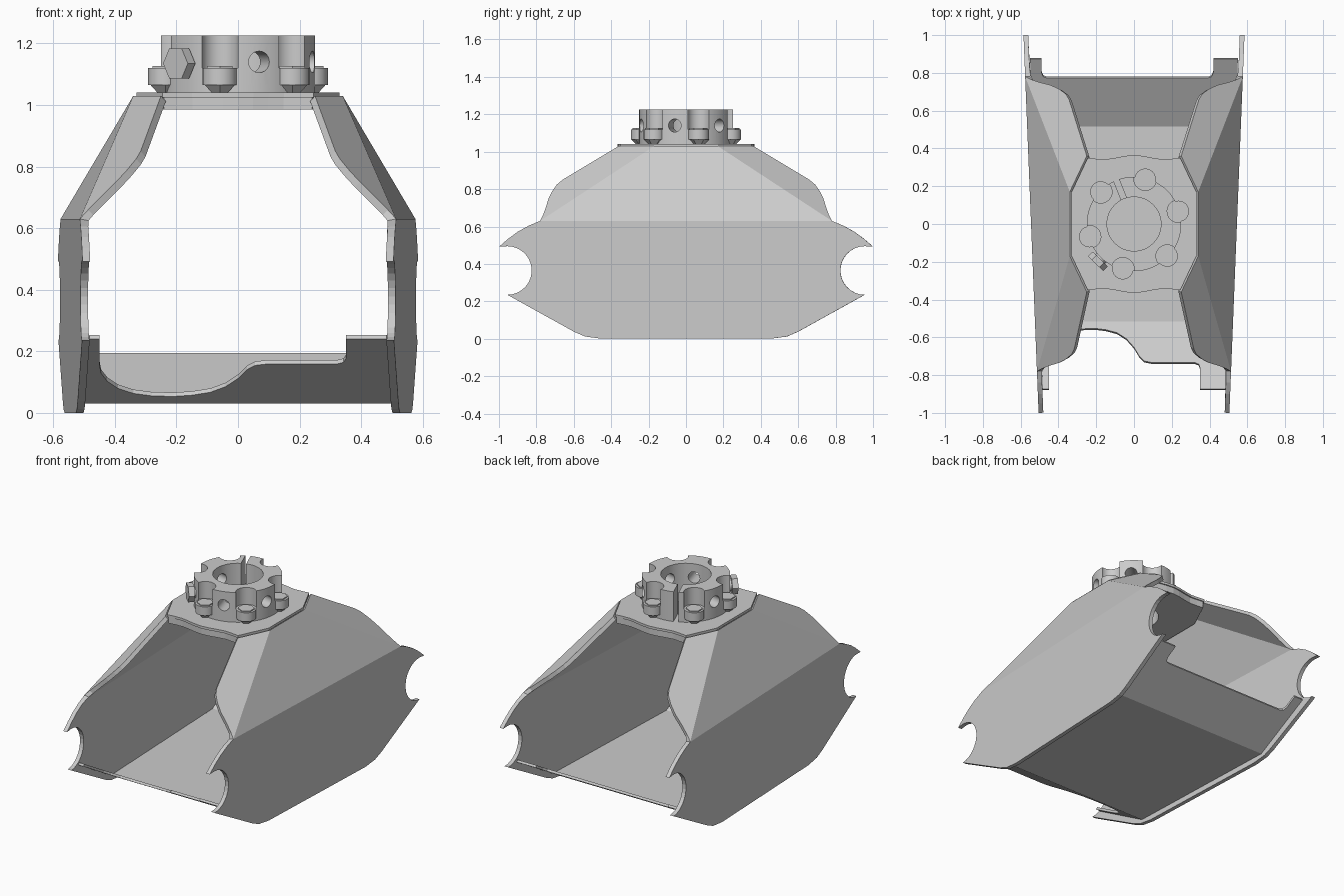
import bpy, bmesh, math
from mathutils import Vector, Matrix

if "Cube" in bpy.data.objects:
    bpy.data.objects.remove(bpy.data.objects["Cube"])


def make_object(name, bm):
    mesh = bpy.data.meshes.new(name)
    bm.to_mesh(mesh)
    bm.free()
    obj = bpy.data.objects.new(name, mesh)
    bpy.context.collection.objects.link(obj)
    return obj


def activate(obj):
    bpy.ops.object.select_all(action='DESELECT')
    obj.select_set(True)
    bpy.context.view_layer.objects.active = obj


def smooth(obj):
    activate(obj)
    bpy.ops.object.shade_smooth_by_angle(angle=math.radians(30))


def solidify(obj, thickness, offset):
    mod = obj.modifiers.new("Thickness", 'SOLIDIFY')
    mod.thickness, mod.offset, mod.use_even_offset = thickness, offset, True


def cylinder(name, r, z0, z1, x=0, y=0, sides=48, r_top=None, matrix=None):
    bm = bmesh.new()
    bmesh.ops.create_cone(bm, cap_ends=True, segments=sides, radius1=r,
                          radius2=r if r_top is None else r_top, depth=z1 - z0)
    bm.transform(matrix or Matrix.Translation((x, y, (z0 + z1) / 2)))
    return make_object(name, bm)


def radial(angle, r, z):
    # matrix that points a cylinder outwards at the given angle
    a = math.radians(angle)
    return (Matrix.Translation((r * math.cos(a), r * math.sin(a), z))
            @ Matrix.Rotation(a, 4, 'Z') @ Matrix.Rotation(math.pi / 2, 4, 'Y'))


def cut(obj, cutters):
    for c in cutters:
        activate(obj)
        mod = obj.modifiers.new("Cut", 'BOOLEAN')
        mod.operation, mod.object, mod.solver = 'DIFFERENCE', c, 'EXACT'
        bpy.ops.object.modifier_apply(modifier=mod.name)
        bpy.data.objects.remove(c)


def prism(name, outline, z0, z1):
    bm = bmesh.new()
    face = bm.faces.new([bm.verts.new((x, y, z0)) for x, y in outline])
    ext = bmesh.ops.extrude_face_region(bm, geom=[face])
    bmesh.ops.translate(bm, vec=(0, 0, z1 - z0),
                        verts=[v for v in ext['geom'] if isinstance(v, bmesh.types.BMVert)])
    bmesh.ops.recalc_face_normals(bm, faces=bm.faces)
    return make_object(name, bm)


# Side plates: flat lower panel, sloped upper panel and two folded corner panels
BEND, TOP = 0.63, 1.03


def side_x(y):
    return 0.545 + 0.04 * y


bm = bmesh.new()


def panel(verts):
    face = bm.faces.new(verts)
    face.normal_update()
    if face.normal.x < 0:
        face.normal_flip()


half = [(0.45, 0.0), (0.54, 0.012), (0.6, 0.038), (0.955, 0.235)]
half += [(0.955 + 0.13 * math.cos(a), 0.365 + 0.13 * math.sin(a))
         for a in [math.radians(270 - 12 * i) for i in range(1, 16)]]
half += [(1.0, 0.492), (0.95, 0.535), (0.9, 0.572), (0.84, 0.605), (0.78, BEND)]
corner_edge = [(0.765, 0.66), (0.75, 0.70), (0.735, 0.75), (0.715, 0.79),
               (0.69, 0.825), (0.66, 0.85), (0.62, 0.874)]
back = [bm.verts.new((side_x(y), y, z)) for y, z in half]
front = [bm.verts.new((side_x(-y), -y, z)) for y, z in half]
panel(back + front[::-1])
fold = [bm.verts.new((0.34, s * 0.17, TOP)) for s in (1, -1)]
panel([back[-1], fold[0], fold[1], front[-1]])
for s, bend, p in ((1, back[-1], fold[0]), (-1, front[-1], fold[1])):
    tip = Vector((0.25, s * 0.36, TOP))
    n = (tip - p.co).cross(bend.co - p.co)
    edge = []
    for y, z in corner_edge:
        y *= s
        x = p.co.x - (n.y * (y - p.co.y) + n.z * (z - p.co.z)) / n.x
        edge.append(bm.verts.new((x, y, z)))
    panel([p, bend] + edge + [bm.verts.new(tip)])
plates = make_object("side_plates", bm)
solidify(plates, 0.025, -1)
plates.modifiers.new("Mirror", 'MIRROR')

# Floor pan: flat centre, ends folded upwards, notched edges with tabs
outline = [(-0.55, 0.88), (-0.49, 0.88), (-0.49, 0.81), (-0.48, 0.787), (-0.46, 0.78),
           (0.39, 0.78), (0.41, 0.787), (0.42, 0.81), (0.42, 0.88), (0.55, 0.88),
           (0.483, -0.88), (0.35, -0.88), (0.35, -0.77), (0.343, -0.75), (0.32, -0.74),
           (0.09, -0.74), (0.055, -0.733), (0.03, -0.71), (0.0, -0.66), (-0.04, -0.615),
           (-0.09, -0.583), (-0.15, -0.567), (-0.21, -0.56), (-0.28, -0.563), (-0.34, -0.577),
           (-0.39, -0.605), (-0.425, -0.645), (-0.445, -0.69), (-0.45, -0.74),
           (-0.45, -0.88), (-0.483, -0.88)]
bm = bmesh.new()
bm.faces.new([bm.verts.new((x, y, 0)) for x, y in outline])
for y in (-0.52, 0.52):
    bmesh.ops.bisect_plane(bm, geom=bm.verts[:] + bm.edges[:] + bm.faces[:],
                           plane_co=(0, y, 0), plane_no=(0, 1, 0))
for v in bm.verts:
    v.co.z = 0.03 + max(0, abs(v.co.y) - 0.52) * 0.583
for f in bm.faces:
    f.normal_update()
    if f.normal.z < 0:
        f.normal_flip()
pan = make_object("floor_pan", bm)
solidify(pan, 0.015, 1)

# Roof plate with a rim, joining the side plates
wave = [(0.245, 0.35), (0.2, 0.345), (0.15, 0.342), (0.1, 0.35), (0.05, 0.36), (0, 0.365)]
quarter = [(0.33, 0.17)] + wave
right_back = quarter + [(-x, y) for x, y in quarter[-2::-1]]
roof_outline = right_back + [(x, -y) for x, y in right_back[::-1]]
for name, k, z0, z1 in (("roof_plate", 0.98, 0.985, 1.03), ("roof_rim", 1.0, 1.025, 1.04)):
    roof = prism(name, [(x * k, y * k) for x, y in roof_outline], z0, z1)
    cut(roof, [cylinder("cutter", 0.143, 0.9, 1.1)])

# Clamp collar with bolt pockets, radial screw holes and a split
angles = [16 + 60 * i for i in range(6)]
spots = [(0.245 * math.cos(math.radians(a)), 0.245 * math.sin(math.radians(a))) for a in angles]
collar = cylinder("clamp_collar", 0.25, 1.04, 1.225, sides=72)
cutters = [cylinder("cutter", 0.143, 1.0, 1.3)]
cutters += [cylinder("cutter", 0.06, 1.12, 1.3, x, y, 32) for x, y in spots]
cutters += [cylinder("cutter", 0.035, 0, 0.2, sides=24, matrix=radial(a, 0.2, 1.14))
            for a in (46, -14, -74, 166)]
bm = bmesh.new()
bmesh.ops.create_cube(bm, size=1)
bm.transform(radial(112, 0.2, 1.15) @ Matrix.Diagonal((0.4, 0.03, 0.2, 1)))
cutters.append(make_object("cutter", bm))
cut(collar, cutters)
smooth(collar)

# Six hex bolts around the collar, each with a washer lobe
for i, (x, y) in enumerate(spots):
    lobe = cylinder(f"collar_lobe_{i + 1}", 0.056, 1.065, 1.12, x, y, 24)
    smooth(lobe)
    cylinder(f"bolt_head_{i + 1}", 0.03, 1.04, 1.065, x, y, 6, r_top=0.056)
    cylinder(f"bolt_top_{i + 1}", 0.048, 1.12, 1.126, x, y, 6)

# Radial set screw
cylinder("set_screw_head", 0.056, 0, 0.035, sides=6, matrix=radial(226, 0.275, 1.135))
smooth(cylinder("set_screw_shank", 0.035, 0, 0.1, sides=24, matrix=radial(226, 0.22, 1.135)))
